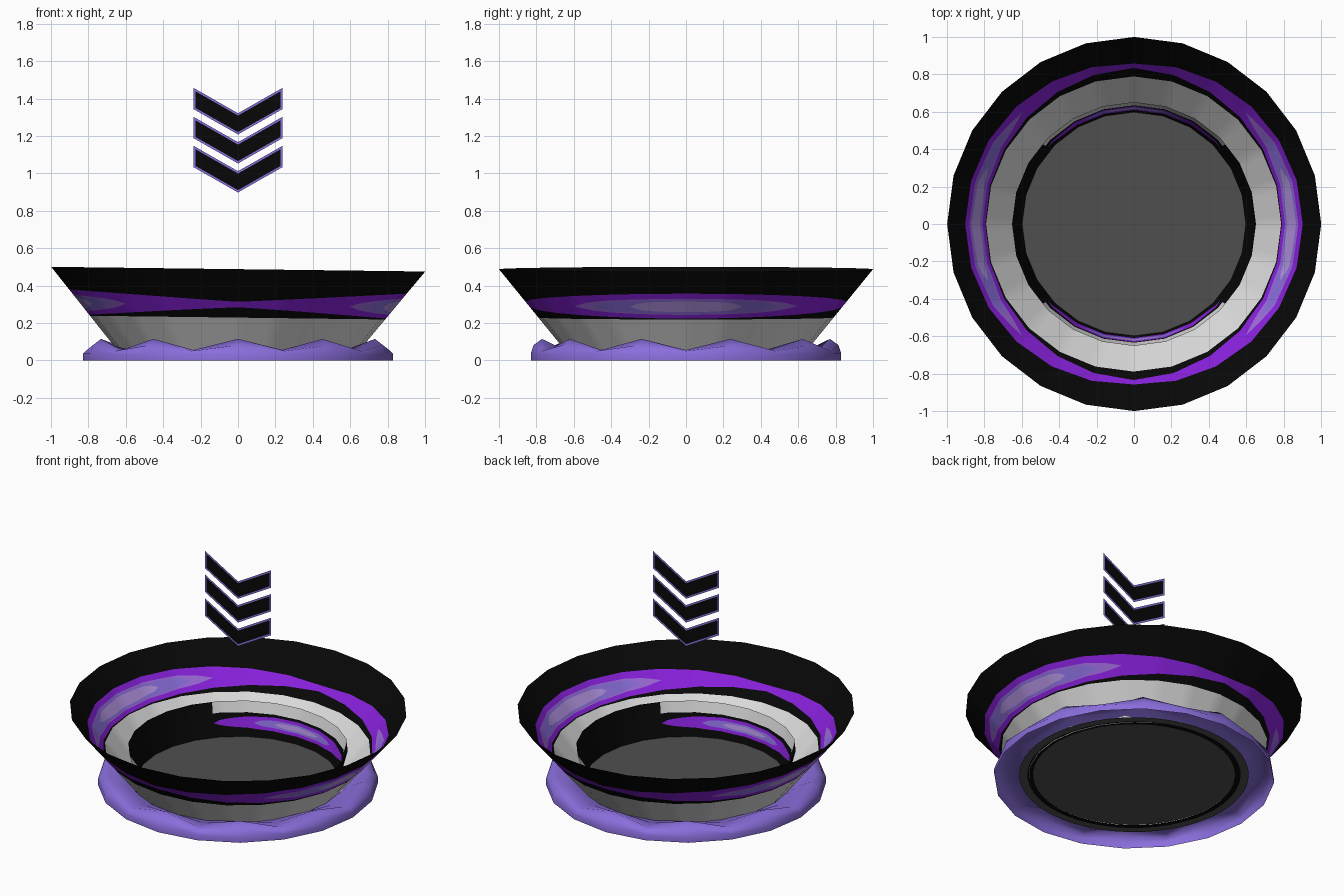
import bpy, bmesh, math
from math import sin, cos, pi, radians

if "Cube" in bpy.data.objects:
    bpy.data.objects.remove(bpy.data.objects["Cube"])


def material(name, srgb):
    m = bpy.data.materials.new(name)
    lin = [c / 12.92 if c <= 0.04045 else ((c + 0.055) / 1.055) ** 2.4 for c in srgb]
    m.diffuse_color = (*lin, 1)
    m.use_nodes = True
    m.node_tree.nodes["Principled BSDF"].inputs["Base Color"].default_value = m.diffuse_color
    return m


BLACK, PURPLE, LAVENDER, PALE, LIGHT, FLOOR, ORCHID = range(7)
MATS = [material("black", (0.03, 0.03, 0.03)),
        material("vivid purple", (0.54, 0.13, 0.87)),
        material("lavender", (0.54, 0.43, 0.86)),
        material("pale lavender", (0.69, 0.57, 0.87)),
        material("light grey", (0.87, 0.87, 0.87)),
        material("dark grey", (0.31, 0.31, 0.31)),
        material("orchid", (0.62, 0.42, 0.86))]


def finish(name, bm, smooth=None):
    bmesh.ops.remove_doubles(bm, verts=bm.verts, dist=0.0004)
    me = bpy.data.meshes.new(name)
    bm.to_mesh(me)
    bm.free()
    for m in MATS:
        me.materials.append(m)
    ob = bpy.data.objects.new(name, me)
    bpy.context.collection.objects.link(ob)
    if smooth:
        bpy.ops.object.select_all(action='DESELECT')
        ob.select_set(True)
        bpy.context.view_layer.objects.active = ob
        bpy.ops.object.shade_smooth_by_angle(angle=radians(smooth))
    return ob


def painted_wall(name, sides, sub, bottom, top, bands, colours, plain=None):
    """Flared wall whose colour borders are heights given by bands(angle)."""
    (r0, z0), (r1, z1) = bottom, top
    bm = bmesh.new()
    n = sides * sub
    cols = []
    for i in range(n):
        k, f = divmod(i, sub)
        a, b, f = 2 * pi * k / sides, 2 * pi * (k + 1) / sides, f / sub
        ux, uy = cos(a) * (1 - f) + cos(b) * f, sin(a) * (1 - f) + sin(b) * f
        col = []
        for z in bands(math.atan2(uy, ux)):
            r = r0 + (r1 - r0) * (z - z0) / (z1 - z0)
            col.append(bm.verts.new((r * ux, r * uy, z)))
        cols.append(col)
    for i in range(n):
        c, d = cols[i], cols[(i + 1) % n]
        mid = 2 * pi * (i + 0.5) / n
        for j, colour in enumerate(colours):
            f = bm.faces.new((c[j], d[j], d[j + 1], c[j + 1]))
            f.material_index = BLACK if plain and plain(mid) else colour
    return finish(name, bm, 40)


def lens(angle, half_angle, half_height, power=2.5):
    t = abs(angle / half_angle)
    return half_height * (1 - t ** power) ** (1 / power) if t < 1 else 0


# Outer flared bowl: grey foot, purple lens stripes centred on both sides
def bowl_bands(a):
    w = abs(cos(a)) ** 1.1
    off = math.asin(min(1, abs(sin(a))))
    o = lens(off, radians(43), 0.043, 2)
    m = lens(off, radians(34), 0.037)
    p = lens(off, radians(20), 0.028)
    c = 0.297
    lo, hi = 0.284 - 0.05 * w, 0.314 + 0.054 * w
    return (0.03, 0.229, lo, c - o, c - m, c - p, c + p, c + m, c + o, hi, 0.488)


bowl = painted_wall("outer_bowl", 24, 5, (0.627, 0.03), (1.0, 0.488), bowl_bands,
                    (LIGHT, BLACK, PURPLE, ORCHID, LAVENDER, PALE,
                     LAVENDER, ORCHID, PURPLE, BLACK))
bowl.rotation_euler.y = 0.0125
bowl.location.x = -0.005


# Inner ring: black, with painted panels at the front and back
def ring_bands(a):
    off = math.asin(min(1, abs(cos(a))))
    h = lens(off, radians(48), 0.042, 2)
    m, p = lens(off, radians(26), 0.024), lens(off, radians(14), 0.014)
    c = 0.115
    return (0.03, c - h, c - m, c - p, c + p, c + m, c + h, 0.172, 0.24)


painted_wall("inner_ring", 24, 4, (0.598, 0.03), (0.652, 0.24), ring_bands,
             (BLACK, PURPLE, LAVENDER, PALE, LAVENDER, PURPLE, BLACK, LIGHT),
             plain=lambda a: abs(sin(a)) < sin(radians(41.25)))

# Floor disc
bm = bmesh.new()
bmesh.ops.create_circle(bm, cap_ends=True, segments=48, radius=0.6)
for v in bm.verts:
    v.co.z = 0.03
for f in bm.faces:
    f.material_index = FLOOR
finish("floor_disc", bm)

# Flat underside rim: black inner band, dark grey outer band
bm = bmesh.new()
loops = [[bm.verts.new((r * cos(k * pi / 24), r * sin(k * pi / 24), 0.027))
          for k in range(48)] for r in (0.598, 0.632, 0.68)]
for j, colour in enumerate((BLACK, FLOOR)):
    for k in range(48):
        n = (k + 1) % 48
        bm.faces.new((loops[j][k], loops[j][n], loops[j + 1][n],
                      loops[j + 1][k])).material_index = colour
finish("underside_rim", bm)

# Scalloped base shell, open below: ten peaks, (radius, peak height, valley height)
PROFILE = [(0.64, 0.045, 0.045), (0.69, 0.077, 0.05), (0.77, 0.115, 0.056),
           (0.815, 0.082, 0.05), (0.83, 0.036, 0.036), (0.83, 0, 0)]
bm = bmesh.new()
cols = []
for k in range(20):
    a = -pi / 2 + k * pi / 10
    cols.append([bm.verts.new((r * cos(a), r * sin(a), v if k % 2 else p))
                 for r, p, v in PROFILE])
for k in range(20):
    c, d = cols[k], cols[(k + 1) % 20]
    for j in range(len(PROFILE) - 1):
        bm.faces.new((c[j], c[j + 1], d[j + 1], d[j])).material_index = LAVENDER
finish("scalloped_base", bm, 80)

# Three floating chevrons: black sheet with a lavender border
for n, name in enumerate(("lower", "middle", "upper")):
    z = 0.898 + 0.155 * n
    bm = bmesh.new()
    pts = [(0, 0), (0.237, 0.135), (0.237, 0.249), (0, 0.114), (-0.237, 0.249), (-0.237, 0.135)]
    face = bm.faces.new([bm.verts.new((x, 0, z + dz)) for x, dz in pts])
    bm.normal_update()
    rim = bmesh.ops.inset_region(bm, faces=[face], thickness=0.011, use_even_offset=True,
                                 use_boundary=True)["faces"]
    for f in rim:
        f.material_index = LAVENDER
    finish(name + "_chevron", bm)
